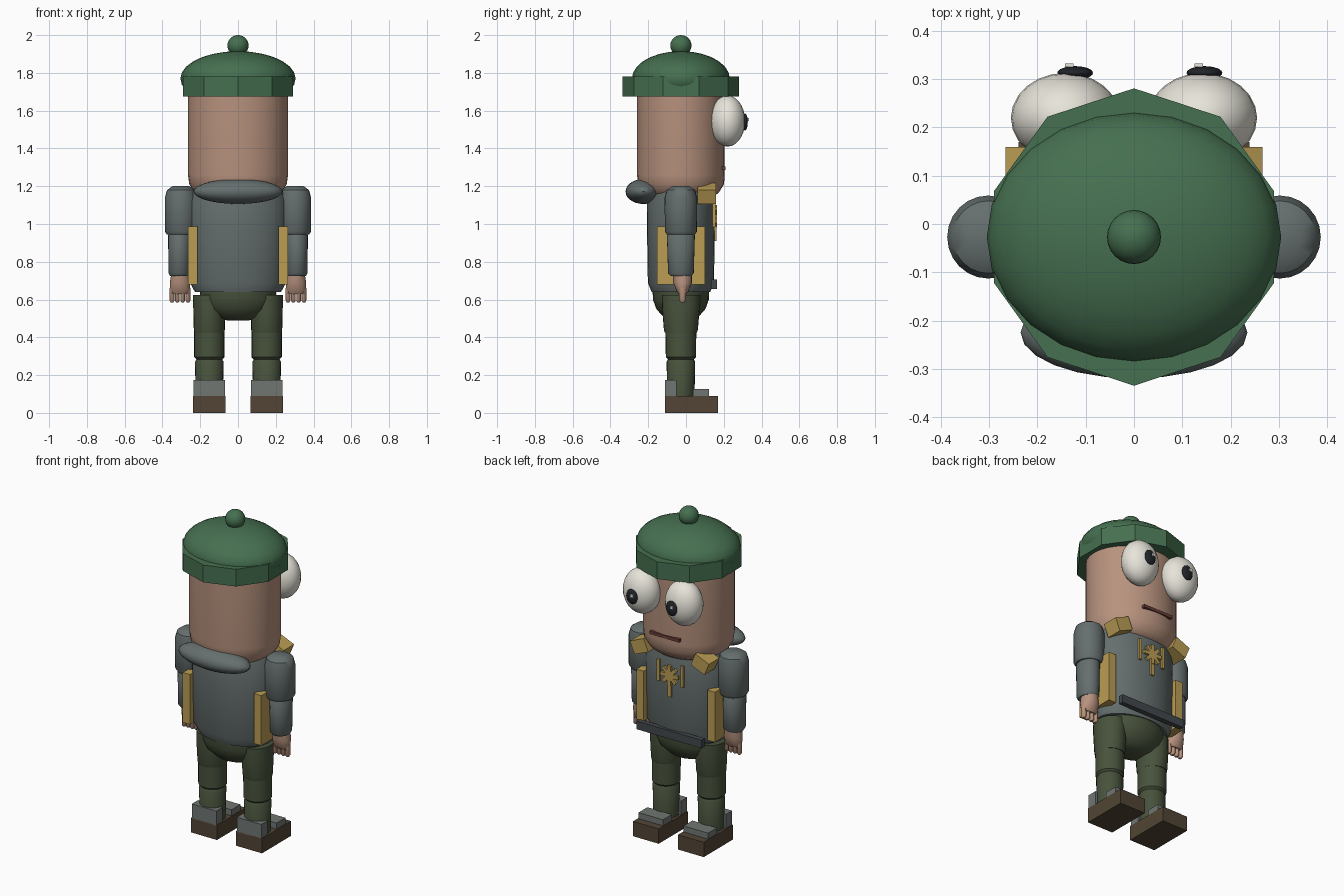
import bpy, bmesh, math
from mathutils import Matrix

if "Cube" in bpy.data.objects:
    bpy.data.objects.remove(bpy.data.objects["Cube"])

YC = -0.027  # depth of the body's central axis


def mat(name, rgb):
    m = bpy.data.materials.new(name)
    m.diffuse_color = (*rgb, 1)
    m.use_nodes = True
    m.node_tree.nodes["Principled BSDF"].inputs["Base Color"].default_value = m.diffuse_color
    return m


HAT = mat("hat_green", (0.06, 0.16, 0.08))
SKIN = mat("skin", (0.48, 0.29, 0.21))
COAT = mat("coat_grey", (0.13, 0.16, 0.155))
TROUSER = mat("trouser_green", (0.065, 0.085, 0.045))
GOLD = mat("gold", (0.5, 0.34, 0.09))
SOLE = mat("sole_brown", (0.085, 0.06, 0.035))
WHITE = mat("eye_white", (0.8, 0.78, 0.7))
BLACK = mat("black", (0.015, 0.018, 0.022))
BELT = mat("belt_grey", (0.055, 0.065, 0.075))
LIP = mat("lip", (0.15, 0.05, 0.04))
SPAT = mat("boot_grey", (0.16, 0.18, 0.17))


def finish(bm, name, m, smooth):
    bmesh.ops.recalc_face_normals(bm, faces=bm.faces)
    me = bpy.data.meshes.new(name)
    bm.to_mesh(me)
    bm.free()
    ob = bpy.data.objects.new(name, me)
    bpy.context.collection.objects.link(ob)
    me.materials.append(m)
    if smooth:
        bpy.ops.object.select_all(action='DESELECT')
        ob.select_set(True)
        bpy.context.view_layer.objects.active = ob
        bpy.ops.object.shade_smooth_by_angle(angle=math.radians(40))
    return ob


def box(name, c, s, m, rot=(0, 0, 0)):
    bm = bmesh.new()
    R = Matrix.Rotation(rot[2], 4, 'Z') @ Matrix.Rotation(rot[1], 4, 'Y') @ Matrix.Rotation(rot[0], 4, 'X')
    bmesh.ops.create_cube(bm, size=1, matrix=Matrix.Translation(c) @ R @ Matrix.Diagonal((*s, 1)))
    return finish(bm, name, m, False)


def ball(name, c, r, m):
    bm = bmesh.new()
    bmesh.ops.create_uvsphere(bm, u_segments=24, v_segments=14, radius=1,
                              matrix=Matrix.Translation(c) @ Matrix.Diagonal((*r, 1)))
    return finish(bm, name, m, True)


def loft(name, x, y, rings, m, n=24, smooth=True):
    """Stack of elliptical rings (z, rx, ry), capped at both ends."""
    bm = bmesh.new()
    loops = []
    for z, rx, ry in rings:
        loops.append([bm.verts.new((x + rx * math.sin(a), y + ry * math.cos(a), z))
                      for a in (2 * math.pi * i / n for i in range(n))])
    for lo, hi in zip(loops, loops[1:]):
        for i in range(n):
            j = (i + 1) % n
            bm.faces.new((lo[i], lo[j], hi[j], hi[i]))
    bm.faces.new(loops[0])
    bm.faces.new(loops[-1])
    return finish(bm, name, m, smooth)


# Hat: ten-sided band, dome and bobble
loft("hat_band", 0, YC, [(1.675, .305, .308), (1.78, .305, .308)], HAT, 10, False)
ball("hat_crown", (0, YC, 1.77), (.305, .259, .145), HAT)
ball("hat_bobble", (0, YC, 1.945), (.056, .056, .055), HAT)

# Head, mouth and collar roll
loft("head", 0, YC, [(1.14, .19, .165), (1.165, .23, .2), (1.21, .258, .228),
                     (1.26, .265, .232), (1.74, .265, .232)], SKIN, 32)
box("mouth", (0, .2, 1.295), (.2, .02, .018), LIP)
ball("collar", (0, -.225, 1.172), (.235, .095, .066), COAT)

# Torso, belt and trouser seat
loft("torso", 0, YC, [(.64, .228, .155), (.69, .255, .175), (1.0, .262, .18),
                      (1.12, .26, .178), (1.19, .24, .16)], COAT, 32)
box("belt", (0, .148, .68), (.44, .03, .05), BELT)
loft("trouser_seat", 0, YC, [(.49, .06, .05), (.505, .12, .09), (.55, .18, .13),
                             (.6, .2, .148), (.65, .2, .15)], TROUSER)

# Medal and ribbons on the chest
for k in range(4):
    box("medal_bar", (0, .158, 1.04), (.12, .014, .022), GOLD, (0, k * math.pi / 4, 0))
box("medal_drop", (0, .155, .955), (.022, .014, .09), GOLD)
for x in (-.08, .08):
    box("chest_ribbon", (x, .148, 1.05), (.018, .014, .13), GOLD)

for s in (-1, 1):
    # Eyes
    ball("eye", (s * .142, .22, 1.545), (.113, .093, .135), WHITE)
    px = .012 + s * .134
    ball("pupil", (px, .313, 1.54), (.037, .014, .045), BLACK)
    box("eye_glint", (s * .134, .329, 1.553), (.018, .008, .018), WHITE)

    # Shoulder clasps and side pouches
    box("shoulder_clasp", (s * .205, .11, 1.162), (.1, .1, .08), GOLD, (0, s * .4, 0))
    box("side_pouch", (s * .24, -.027, .833), (.05, .255, .305), GOLD)

    # Arm
    ax = s * .302
    loft("upper_arm", ax, YC, [(.945, .075, .075), (.96, .085, .085), (1.14, .085, .086),
                               (1.18, .074, .075), (1.2, .045, .045)], COAT)
    loft("forearm", s * .31, YC, [(.725, .05, .055), (.74, .058, .068), (.94, .06, .074),
                                  (.96, .05, .06)], COAT)
    loft("hand", s * .307, -.018, [(.63, .045, .022), (.645, .054, .032), (.69, .054, .05),
                                   (.76, .042, .05)], SKIN, 16)
    for k in range(4):
        loft("finger", s * (.265 + .028 * k), -.018,
             [(.585, .007, .009), (.595, .013, .018), (.66, .013, .018)], SKIN, 10)

    # Leg
    lx = s * .152
    loft("thigh", lx, YC, [(.425, .08, .085), (.44, .082, .09), (.56, .085, .1),
                           (.625, .085, .1)], TROUSER)
    loft("knee", lx, YC, [(.28, .065, .065), (.295, .08, .08), (.45, .08, .082)], TROUSER)
    loft("shin", lx, YC, [(.09, .072, .072), (.27, .076, .076), (.29, .065, .065)], TROUSER)

    # Boot
    box("boot_sole", (lx, .03, .045), (.174, .28, .09), SOLE)
    box("boot_heel_guard", (lx, -.08, .13), (.165, .06, .09), SPAT)
    box("boot_toe_strap", (lx, .08, .107), (.165, .085, .04), SPAT)
